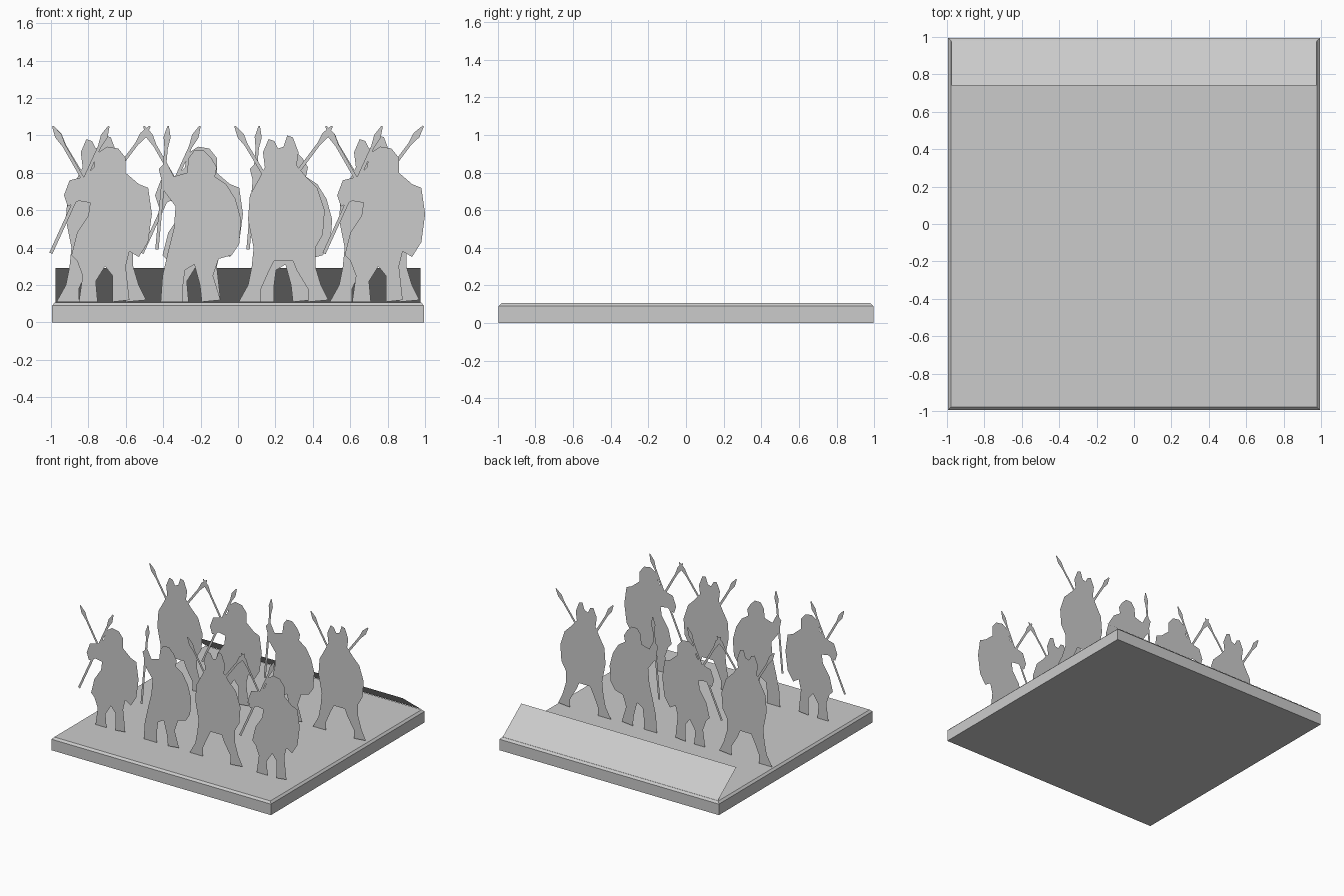
import bpy
import bmesh
from mathutils import Vector

# Remove the default object
default_cube = bpy.data.objects.get("Cube")
if default_cube:
    bpy.data.objects.remove(default_cube, do_unlink=True)

# Single flat colour
grey = bpy.data.materials.new("plain_grey")
grey.use_nodes = True
colour = (0.6, 0.6, 0.6, 1.0)
grey.diffuse_color = colour
grey.node_tree.nodes["Principled BSDF"].inputs["Base Color"].default_value = colour


def finish_object(name, bm):
    """Turn a bmesh into a named, coloured object."""
    mesh = bpy.data.meshes.new(name)
    bm.to_mesh(mesh)
    bm.free()
    mesh.materials.append(grey)
    scene_object = bpy.data.objects.new(name, mesh)
    bpy.context.collection.objects.link(scene_object)
    return scene_object


def add_flat_face(bm, points):
    """Add one upright cut-out face from outline points in the x-z plane."""
    verts = [bm.verts.new((p[0], 0, p[1])) for p in points]
    face = bm.faces.new(verts)
    face.normal_update()
    if face.normal.y > 0:
        face.normal_flip()


def add_spear(bm, tip, butt):
    """Add a thin flat shaft with a leaf-shaped blade, in hundredths."""
    tip, butt = Vector(tip) / 100, Vector(butt) / 100
    along = (butt - tip).normalized()
    across = Vector((-along.y, along.x))
    half_shaft, half_blade, blade_length = 0.009, 0.019, 0.12
    side = [
        tip + across * 0.004,
        tip + along * blade_length * 0.5 + across * half_blade,
        tip + along * blade_length + across * half_shaft,
        butt + across * half_shaft,
    ]
    other = [
        butt - across * half_shaft,
        tip + along * blade_length - across * half_shaft,
        tip + along * blade_length * 0.5 - across * half_blade,
        tip - across * 0.004,
    ]
    add_flat_face(bm, side + other)


# Cut-out outlines in hundredths: (sideways from centre, height)
wide_stance_body = [
    (-10, 83), (-11, 91), (-8, 98), (-5, 97), (-3, 93), (0, 94), (2, 100),
    (5, 99), (8, 91), (7, 84), (12, 78), (18, 72), (22, 60), (21, 47),
    (17, 40), (17, 30), (20, 20), (24, 12), (13, 11), (13, 18), (7, 28),
    (5, 33), (-5, 33), (-8, 27), (-12, 18), (-12, 11), (-24, 11), (-19, 20),
    (-17, 30), (-16, 40), (-19, 55), (-18, 68), (-13, 77),
]
raised_arm_body = [
    (-3, 80), (-2, 88), (1, 92), (6, 92), (10, 88), (13, 83), (12, 78),
    (18, 74), (23, 66), (26, 55), (25, 42), (21, 36), (14, 34), (11, 25),
    (15, 12), (5, 11), (4, 20), (1, 31), (-4, 28), (-5, 20), (-5, 11),
    (-17, 11), (-16, 25), (-13, 38), (-10, 50), (-9, 62), (-15, 70),
    (-18, 82), (-14, 86), (-10, 78),
]
shield_bearer_body = [
    (-4, 83), (-3, 90), (3, 94), (9, 93), (13, 88), (13, 80), (20, 74),
    (25, 72), (27, 58), (25, 43), (20, 35), (15, 38), (13, 30), (15, 12),
    (6, 11), (6, 25), (2, 30), (-3, 22), (-2, 11), (-12, 11), (-10, 25),
    (-13, 33), (-16, 36), (-13, 48), (-7, 57), (-6, 64), (-12, 65),
    (-18, 62), (-20, 68), (-17, 76), (-9, 78),
]

# Each figure type: body outline and its spears as (tip, butt)
figure_types = {
    "wide_stance": (
        wide_stance_body,
        [((-26, 105), (-11, 80)), ((26, 105), (8, 81))],
    ),
    "raised_arm": (
        raised_arm_body,
        [((-13, 105), (-19, 39))],
    ),
    "shield_bearer": (
        shield_bearer_body,
        [((-26, 105), (-10, 77)), ((4, 105), (-27, 37))],
    ),
}


def build_figure(name, kind, x, y):
    """Build one flat standing figure."""
    body, spears = figure_types[kind]
    bm = bmesh.new()
    add_flat_face(bm, [Vector(point) / 100 for point in body])
    for tip, butt in spears:
        add_spear(bm, tip, butt)
    bmesh.ops.triangulate(bm, faces=bm.faces[:])
    figure = finish_object(name, bm)
    figure.location = (x, y, 0)


# Two rows of four figures
spacing = 0.487
rows = {
    "front": (-0.63, ["shield_bearer", "raised_arm", "wide_stance", "shield_bearer"]),
    "back": (0.27, ["wide_stance", "shield_bearer", "raised_arm", "wide_stance"]),
}
for row_name, (row_y, kinds) in rows.items():
    for index, kind in enumerate(kinds):
        column_x = (index - 1.5) * spacing
        build_figure(f"{row_name}_{kind}_{index + 1}", kind, column_x, row_y)

# Square base with a chamfered top edge
base_half, rim_height, top_height, chamfer = 0.995, 0.09, 0.106, 0.022
bm = bmesh.new()
bmesh.ops.create_cube(bm, size=1)
for vert in bm.verts:
    vert.co.x *= 2 * base_half
    vert.co.y *= 2 * base_half
    vert.co.z = rim_height if vert.co.z > 0 else 0
bm.normal_update()
top_face = max(bm.faces, key=lambda face: face.normal.z)
bmesh.ops.inset_region(bm, faces=[top_face], thickness=chamfer)
for vert in top_face.verts:
    vert.co.z = top_height
finish_object("square_base", bm)

# Thin sloping label panel along the back edge
panel_half, low_y, high_y, low_z, high_z = 0.975, 0.98, 0.74, 0.108, 0.29
bm = bmesh.new()
corners = [
    (-panel_half, low_y, low_z),
    (-panel_half, high_y, high_z),
    (panel_half, high_y, high_z),
    (panel_half, low_y, low_z),
]
panel = bm.faces.new([bm.verts.new(corner) for corner in corners])
panel.normal_update()
if panel.normal.z < 0:
    panel.normal_flip()
finish_object("sloping_back_panel", bm)
